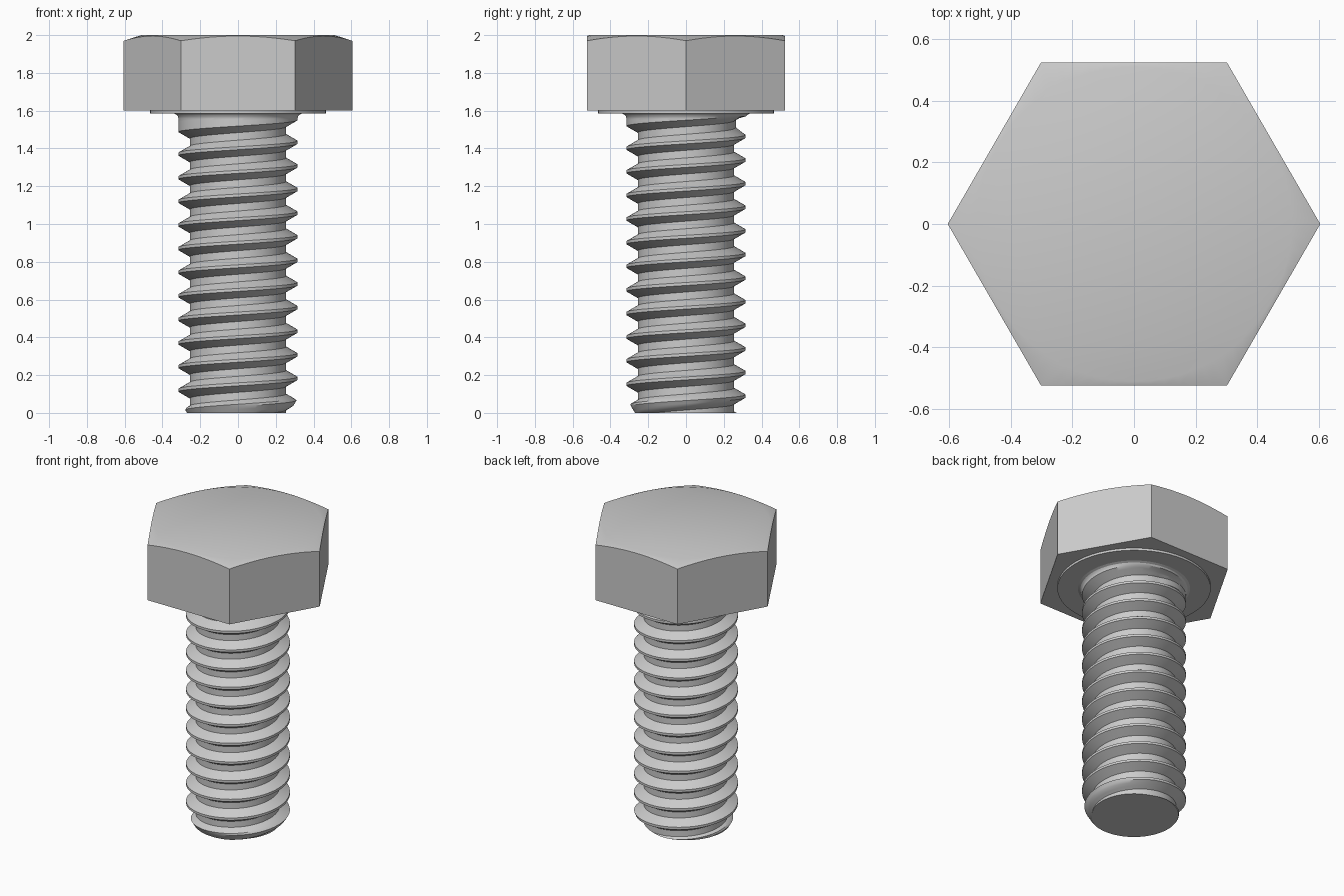
import bpy, bmesh
from math import pi, sin, cos, tau, radians

cube = bpy.data.objects.get("Cube")
if cube:
    bpy.data.objects.remove(cube, do_unlink=True)

STEEL = (0.6, 0.6, 0.6, 1)
steel = bpy.data.materials.new("grey_steel")
steel.use_nodes = True
steel.diffuse_color = STEEL
steel.node_tree.nodes["Principled BSDF"].inputs["Base Color"].default_value = STEEL

# Main sizes
SIDES = 6
CORNER, FLAT = 0.605, 0.525
HEAD_BOTTOM, HEAD_TOP = 1.6, 2.0
WASHER_BOTTOM = 1.585
MAJOR, DEPTH, PITCH = 0.315, 0.06, 0.125
THREAD_TOP = 1.56


def finish(bm, name):
    """Turn a bmesh into a smooth-by-angle steel object."""
    bmesh.ops.recalc_face_normals(bm, faces=bm.faces)
    mesh = bpy.data.meshes.new(name)
    bm.to_mesh(mesh)
    bm.free()
    mesh.materials.append(steel)
    obj = bpy.data.objects.new(name, mesh)
    bpy.context.collection.objects.link(obj)
    bpy.ops.object.select_all(action="DESELECT")
    obj.select_set(True)
    bpy.context.view_layer.objects.active = obj
    bpy.ops.object.shade_smooth_by_angle(angle=radians(30))
    return obj


def skin(bm, rings):
    """Join neighbouring closed rings of vertices with quads."""
    for low, high in zip(rings, rings[1:]):
        n = len(low)
        for i in range(n):
            j = (i + 1) % n
            bm.faces.new((low[i], low[j], high[j], high[i]))


# Hexagonal head, its top corners cut by a shallow cone
def build_head():
    bm = bmesh.new()
    steps = 12
    bottom, edge, crown = [], [], []
    for side in range(SIDES):
        a, b = tau * side / SIDES, tau * (side + 1) / SIDES
        for s in range(steps):
            t = s / steps
            x = CORNER * (cos(a) * (1 - t) + cos(b) * t)
            y = CORNER * (sin(a) * (1 - t) + sin(b) * t)
            r = (x * x + y * y) ** 0.5
            drop = 0.005 + 0.025 * (r - FLAT) / (CORNER - FLAT)
            bottom.append(bm.verts.new((x, y, HEAD_BOTTOM)))
            edge.append(bm.verts.new((x, y, HEAD_TOP - drop)))
            k = (FLAT - 0.013) / r
            crown.append(bm.verts.new((x * k, y * k, HEAD_TOP)))
    skin(bm, [bottom, edge, crown])
    bm.faces.new(bottom)
    bm.faces.new(crown)
    return finish(bm, "hex_head")


# Thin round bearing face under the head
def build_washer_face():
    bm = bmesh.new()
    rings = [[bm.verts.new((0.465 * cos(tau * i / 96), 0.465 * sin(tau * i / 96), z))
              for i in range(96)] for z in (WASHER_BOTTOM, HEAD_BOTTOM)]
    skin(bm, rings)
    for ring in rings:
        bm.faces.new(ring)
    return finish(bm, "washer_face")


# Radius of the threaded shank at an angle and height
def shank_radius(angle, z):
    turn = angle / tau
    k = round((z + 0.005) / PITCH - turn)
    centre = PITCH * (turn + k) - 0.005
    shape = min(1, max(0, (0.0546 - abs(z - centre)) / 0.0346))
    fade = min(1, max(0, (1.545 - centre) / 0.02))
    return min(MAJOR - DEPTH * shape * fade, 0.27 + 0.6 * z)


# Shank with a right-handed thread, chamfered tip and a fillet at the top
def build_shank():
    bm = bmesh.new()
    columns = 96
    half = [0.02, 0.031, 0.043, 0.0546]
    offsets = [-h for h in reversed(half)] + [0] + half
    grid = []
    for c in range(columns + 1):
        angle = tau * c / columns
        column = []
        for k in range(-2, 15):
            for off in offsets:
                z = PITCH * (angle / tau + k) - 0.005 + off
                z = min(THREAD_TOP, max(0, z))
                column.append((shank_radius(angle, z), z))
        column += [(MAJOR + 0.003, 1.57), (MAJOR + 0.01, 1.579), (0.34, WASHER_BOTTOM)]
        grid.append([bm.verts.new((r * cos(angle), r * sin(angle), z)) for r, z in column])
    for left, right in zip(grid, grid[1:]):
        for i in range(len(left) - 1):
            bm.faces.new((left[i], right[i], right[i + 1], left[i + 1]))
    bmesh.ops.remove_doubles(bm, verts=bm.verts, dist=0.0002)
    tip = [e for e in bm.edges if len(e.link_faces) == 1
           and all(v.co.z < 0.001 for v in e.verts)]
    bmesh.ops.holes_fill(bm, edges=tip, sides=0)
    return finish(bm, "threaded_shank")


build_head()
build_washer_face()
build_shank()
